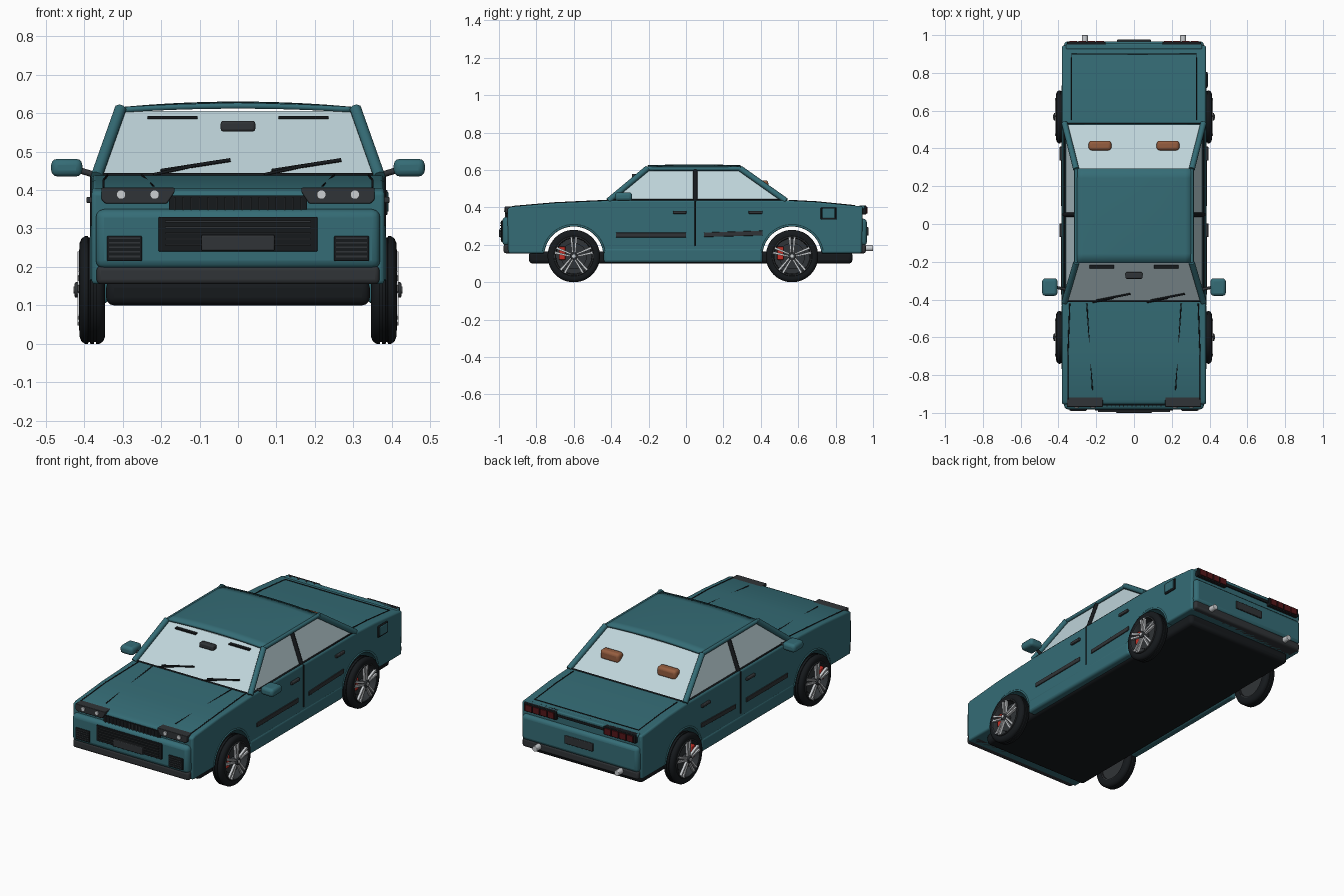
import bpy, bmesh, math
from mathutils import Vector

if "Cube" in bpy.data.objects:
    bpy.data.objects.remove(bpy.data.objects["Cube"])


def mat(name, r, g, b):
    m = bpy.data.materials.new(name)
    m.diffuse_color = (r, g, b, 1)
    m.use_nodes = True
    m.node_tree.nodes["Principled BSDF"].inputs["Base Color"].default_value = m.diffuse_color
    return m


PAINT = mat("teal_paint", 0.035, 0.15, 0.18)
BLACK = mat("black_trim", 0.008, 0.01, 0.012)
DARK = mat("dark_plastic", 0.03, 0.034, 0.038)
GLASS = mat("window_glass", 0.52, 0.66, 0.7)
SILVER = mat("silver", 0.6, 0.62, 0.64)
RED = mat("caliper_red", 0.55, 0.03, 0.02)
LAMP = mat("tail_red", 0.09, 0.008, 0.01)
TAN = mat("tan_leather", 0.3, 0.11, 0.05)


def finish(name, bm, m, bevel=0, mirror=False, seg=3):
    bmesh.ops.recalc_face_normals(bm, faces=bm.faces)
    me = bpy.data.meshes.new(name)
    bm.to_mesh(me)
    bm.free()
    me.materials.append(m)
    ob = bpy.data.objects.new(name, me)
    bpy.context.collection.objects.link(ob)
    if bevel:
        b = ob.modifiers.new("bevel", 'BEVEL')
        b.width, b.segments = bevel, seg
    if mirror:
        ob.modifiers.new("mirror", 'MIRROR')
    return ob


def prism(name, polys, t0, t1, m, axis='x', **kw):
    """Extrude outlines along x (points are y,z) or along y (points are x,z)."""
    bm = bmesh.new()
    for poly in polys:
        ends = [[bm.verts.new((t, a, b) if axis == 'x' else (a, t, b)) for a, b in poly]
                for t in (t0, t1)]
        bm.faces.new(ends[0])
        bm.faces.new(ends[1])
        for i in range(len(poly)):
            j = (i + 1) % len(poly)
            bm.faces.new((ends[0][i], ends[0][j], ends[1][j], ends[1][i]))
    return finish(name, bm, m, **kw)


def rect(a0, a1, b0, b1):
    return [(a0, b0), (a1, b0), (a1, b1), (a0, b1)]


def box(name, x0, x1, y0, y1, z0, z1, m, **kw):
    return prism(name, [rect(y0, y1, z0, z1)], x0, x1, m, **kw)


def circle(a, b, r, n=24):
    return [(a + r * math.cos(2 * math.pi * i / n), b + r * math.sin(2 * math.pi * i / n)) for i in range(n)]


def lathe(name, profile, cy, cz, m, n=48, **kw):
    """Spin a closed (x, radius) profile about a wheel axle."""
    bm = bmesh.new()
    rings = [[bm.verts.new((x, cy + p[0], cz + p[1])) for p in circle(0, 0, r, n)] for x, r in profile]
    for k in range(len(rings)):
        a, b = rings[k], rings[(k + 1) % len(rings)]
        for i in range(n):
            bm.faces.new((a[i], a[(i + 1) % n], b[(i + 1) % n], b[i]))
    return finish(name, bm, m, **kw)


def tube(name, pts, r, m, sides=(1, -1), cyclic=False):
    for s in sides:
        cu = bpy.data.curves.new(name, 'CURVE')
        cu.dimensions, cu.bevel_depth, cu.bevel_resolution = '3D', r, 2
        cu.use_fill_caps = True
        sp = cu.splines.new('POLY')
        sp.points.add(len(pts) - 1)
        for q, p in zip(sp.points, pts):
            q.co = (p[0] * s, p[1], p[2], 1)
        sp.use_cyclic_u = cyclic
        cu.materials.append(m)
        bpy.context.collection.objects.link(bpy.data.objects.new(name, cu))


AXLES = {"front": -0.6, "rear": 0.567}

# Lower body with wheel arches cut through
body = prism("body", [[(-.95, .155), (-.955, .395), (-.93, .405), (-.7, .425), (-.4, .438), (.53, .438),
                       (.7, .43), (.945, .405), (.94, .155)]], -.381, .381, PAINT, bevel=.01)
cutter = prism("arch_cutter", [circle(cy, .14, .162, 48) for cy in AXLES.values()], -.6, .6, DARK)
cutter.hide_render = True
cutter.hide_viewport = True
cut = body.modifiers.new("arches", 'BOOLEAN')
cut.object, cut.solver = cutter, 'EXACT'
for end, cy in AXLES.items():
    arc = [(.379, cy + .164 * math.cos(t), .14 + .164 * math.sin(t))
           for t in [math.pi * (.05 + .9 * i / 24) for i in range(25)]]
    tube(end + "_arch_lip", arc, .006, PAINT)
box("undertray", -.343, .343, -.84, .89, .1, .165, BLACK, bevel=.02)
box("sill", .335, .384, -.44, .41, .105, .185, PAINT, bevel=.015, mirror=True)

# Cabin glass, pillars and crowned roof
bm = bmesh.new()
bmesh.ops.create_cube(bm, size=1)
for v in bm.verts:
    top, back, s = v.co.z > 0, v.co.y > 0, math.copysign(1, v.co.x)
    v.co = (s * (.3 if top else .362), (.285 if back else -.2) if top else (.53 if back else -.41),
            .605 if top else .433)
finish("cabin_glass", bm, GLASS)
bm = bmesh.new()
bmesh.ops.create_grid(bm, x_segments=16, y_segments=10, size=1)
for v in bm.verts:
    x, y = v.co.x, v.co.y
    v.co = (.31 * x, .043 + .25 * y, .608 + .015 * (1 - x * x) * (1 - .3 * y * y))
roof = finish("roof", bm, PAINT)
sol = roof.modifiers.new("thick", 'SOLIDIFY')
sol.thickness, sol.offset = .014, 0
tube("windscreen_pillar", [(.368, -.415, .435), (.306, -.205, .61)], .016, PAINT)
tube("rear_pillar", [(.368, .535, .435), (.306, .29, .608)], .016, PAINT)
tube("roof_rail", [(.306, -.205, .607), (.306, .29, .607)], .011, PAINT)
tube("centre_pillar", [(.366, .05, .435), (.304, .05, .605)], .012, BLACK)
tube("window_belt_trim", [(.368, -.41, .438), (.368, .53, .438), (-.368, .53, .438), (-.368, -.41, .438)],
     .006, BLACK, sides=(1,), cyclic=True)

# Items on the screens
box("rear_view_mirror", -.045, .045, -.29, -.255, .552, .58, DARK, bevel=.007)
box("sun_visor", .105, .235, -.235, -.215, .585, .592, BLACK, mirror=True)
box("headrest", .12, .24, .39, .44, .49, .545, TAN, bevel=.015, mirror=True)
for i, x in enumerate((-.2, .088)):
    tube("wiper_blade", [(x, -.405, .45), (x + .18, -.37, .478)], .005, BLACK, sides=(1,))
    tube("wiper_arm", [(x - .02, -.415, .44), (x + .09, -.393, .464)], .004, BLACK, sides=(1,))

# Bonnet and boot seams
tube("bonnet_crease", [(.22, -.88, .41), (.25, -.42, .438)], .003, BLACK)
tube("bonnet_seam", [(.35, -.93, .405), (.35, -.7, .425), (.34, -.42, .438)], .003, BLACK)
tube("boot_seam", [(.33, .55, .438), (.33, .7, .43), (.33, .9, .41), (0, .9, .41)], .003, BLACK)

# Front end
box("front_bumper", -.37, .37, -.982, -.9, .195, .35, PAINT, bevel=.022)
box("front_lip", -.368, .368, -.975, -.88, .155, .203, DARK, bevel=.012)
box("lower_grille", -.207, .207, -.988, -.96, .24, .33, BLACK, bevel=.003)
prism("grille_slats", [rect(-.995, -.98, z, z + .005) for z in (.255, .27, .285, .3, .315)], -.19, .19, DARK)
box("front_plate", -.095, .095, -1.0, -.98, .242, .283, DARK, bevel=.004)
box("side_vent", .25, .341, -.988, -.95, .215, .28, BLACK, bevel=.003, mirror=True)
prism("vent_slats", [rect(-.991, -.98, .225 + .012 * i, .229 + .012 * i) for i in range(5)],
      .255, .336, DARK, mirror=True)
box("upper_grille", -.18, .18, -.962, -.94, .343, .385, BLACK)
prism("grille_bars", [rect(x - .002, x + .002, .348, .382) for x in [-.165 + .022 * i for i in range(16)]],
      -.967, -.955, DARK, axis='y')
prism("headlight", [[(.185, .365), (.345, .365), (.355, .375), (.355, .406), (.165, .406), (.165, .395)]],
      -.968, -.905, DARK, axis='y', bevel=.003, mirror=True)
prism("headlight_lens", [circle(x, .388, .012) for x in (.217, .304)], -.974, -.96, SILVER, axis='y',
      mirror=True)

# Rear end
box("rear_bumper", -.37, .37, .9, .967, .195, .34, PAINT, bevel=.02)
box("rear_valance", -.368, .368, .88, .962, .155, .203, DARK, bevel=.012)
box("boot_lip", -.36, .36, .925, .955, .392, .41, PAINT, bevel=.006)
box("tail_panel", -.2, .2, .935, .952, .378, .394, BLACK)
box("tail_lamp_housing", .15, .355, .93, .964, .362, .41, BLACK, bevel=.004, mirror=True)
prism("tail_lamp", [rect(.16 + .047 * i, .2 + .047 * i, .368, .403) for i in range(4)], .955, .97, LAMP,
      axis='y', mirror=True)
box("rear_plate", -.09, .09, .96, .976, .25, .295, DARK, bevel=.004)
prism("exhaust_tip", [circle(.26, .182, .016)], .93, 1.0, SILVER, axis='y', mirror=True, bevel=.003)

# Side details
prism("door_handle", [rect(-.07, .003, .366, .382), rect(.335, .41, .366, .382)], .378, .394, DARK,
      bevel=.004, mirror=True)
prism("side_moulding", [rect(-.375, .0, .24, .266), [(.095, .242), (.41, .25), (.41, .276), (.095, .266)]],
      .378, .386, DARK, bevel=.003, mirror=True)
tube("door_seam", [(.381, .05, .195), (.381, .05, .435)], .004, BLACK)
box("fuel_flap", .375, .389, .72, .805, .335, .4, BLACK, bevel=.004)
box("fuel_flap_cover", .38, .392, .728, .797, .343, .395, PAINT, bevel=.004)
box("door_mirror", .405, .486, -.38, -.288, .435, .481, PAINT, bevel=.016, mirror=True)
tube("mirror_stem", [(.365, -.345, .437), (.415, -.335, .452)], .008, DARK)

# Wheels: tyre, rim, twin spokes, hub and brake
for end, cy in AXLES.items():
    cz = .14
    lathe(end + "_tyre", [(.35, .1), (.346, .122), (.351, .134), (.36, .14), (.369, .14), (.37, .136),
                          (.374, .136), (.375, .14), (.384, .14), (.385, .136), (.389, .136), (.39, .14),
                          (.398, .14), (.407, .134), (.412, .122), (.409, .105), (.403, .1)],
          cy, cz, BLACK, mirror=True)
    lathe(end + "_rim", [(.352, .094), (.352, .102), (.408, .107), (.414, .105), (.414, .099), (.405, .095)],
          cy, cz, DARK, mirror=True)
    prism(end + "_wheel_back", [circle(cy, cz, .098, 32)], .36, .372, DARK, mirror=True)
    prism(end + "_brake_disc", [circle(cy, cz, .07, 32)], .372, .384, DARK, mirror=True)
    prism(end + "_caliper", [rect(cy - .08, cy - .045, cz - .02, cz + .05)], .37, .4, RED,
          bevel=.005, mirror=True)
    spokes = []
    for k in range(5):
        a = math.pi / 2 + k * 2 * math.pi / 5
        d, n = Vector((math.cos(a), math.sin(a))), Vector((-math.sin(a), math.cos(a)))
        for s in (1, -1):
            spokes.append([Vector((cy, cz)) + d * r + n * s * o
                           for r, o in ((.015, .002), (.1, .007), (.1, .019), (.015, .01))])
    prism(end + "_spokes", spokes, .404, .418, SILVER, mirror=True)
    prism(end + "_hub", [circle(cy, cz, .02)], .384, .425, DARK, mirror=True, bevel=.004)
    prism(end + "_hub_cap", [circle(cy, cz, .009, 16)], .42, .428, SILVER, mirror=True)

# Smooth shading with sharp edges kept
for ob in bpy.data.objects:
    ob.select_set(ob.type == 'MESH' and ob != cutter)
bpy.context.view_layer.objects.active = body
bpy.ops.object.shade_smooth_by_angle(angle=math.radians(35))
